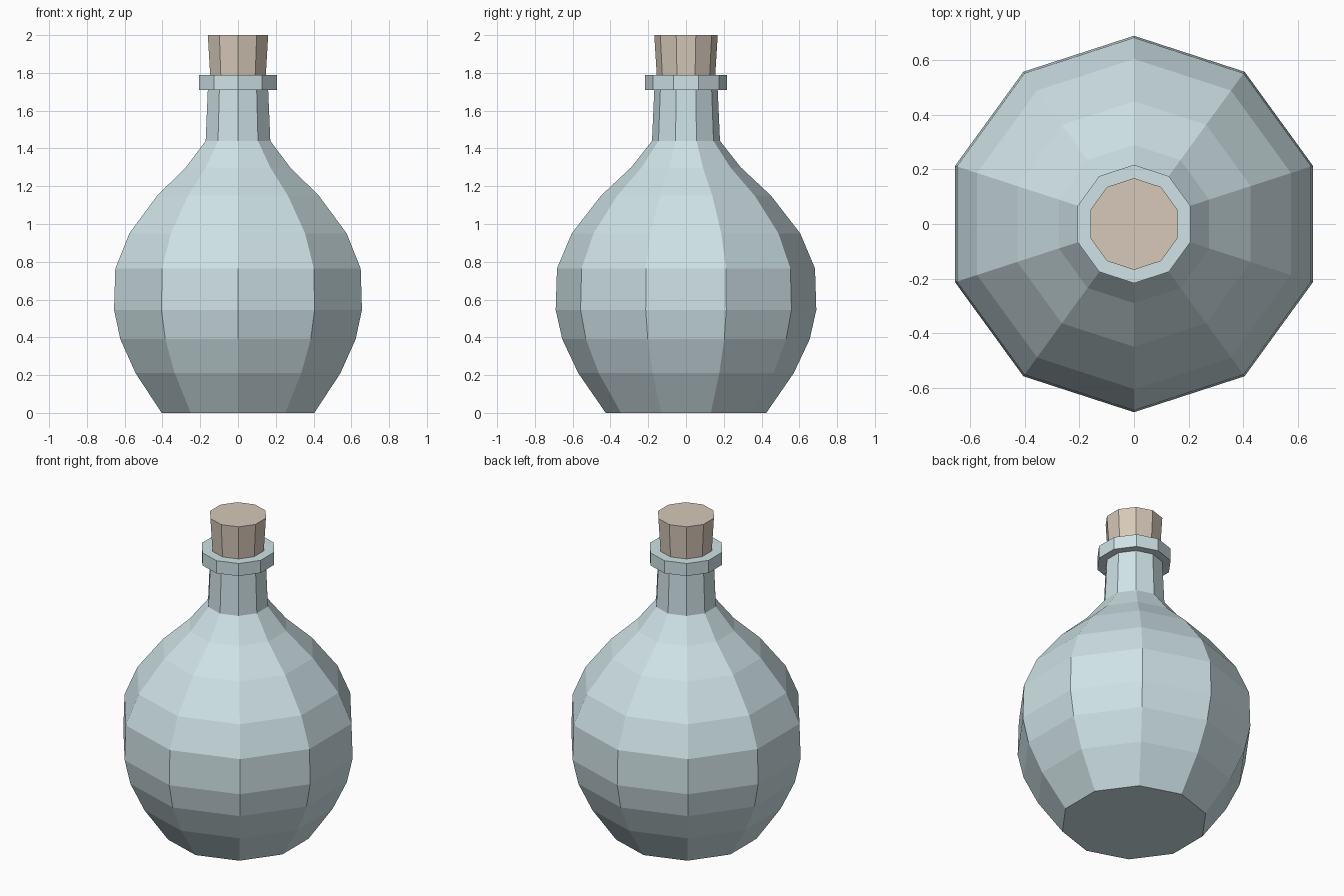
import bpy, bmesh, math

if "Cube" in bpy.data.objects:
    bpy.data.objects.remove(bpy.data.objects["Cube"])

SIDES = 10


def material(name, rgb):
    m = bpy.data.materials.new(name)
    m.diffuse_color = (*rgb, 1)
    m.use_nodes = True
    m.node_tree.nodes["Principled BSDF"].inputs["Base Color"].default_value = m.diffuse_color
    return m


def lathe(name, profile, mat):
    """Flat-faced closed solid from (radius, z) rings, with a corner facing +y."""
    bm = bmesh.new()
    rings = []
    for r, z in profile:
        angles = [math.pi / 2 + 2 * math.pi * i / SIDES for i in range(SIDES)]
        rings.append([bm.verts.new((r * math.cos(a), r * math.sin(a), z)) for a in angles])
    for low, high in zip(rings, rings[1:]):
        for i in range(SIDES):
            j = (i + 1) % SIDES
            bm.faces.new((low[i], low[j], high[j], high[i]))
    bm.faces.new(rings[0][::-1])
    bm.faces.new(rings[-1])
    mesh = bpy.data.meshes.new(name)
    bm.to_mesh(mesh)
    bm.free()
    mesh.materials.append(mat)
    obj = bpy.data.objects.new(name, mesh)
    bpy.context.collection.objects.link(obj)
    return obj


glass = material("glass", (0.62, 0.76, 0.79))
cork = material("cork", (0.67, 0.58, 0.48))

# Round body, neck and rim lip as one shell
lathe("bottle", [
    (0.425, 0.0), (0.57, 0.21), (0.655, 0.39), (0.69, 0.545), (0.683, 0.765),
    (0.605, 0.95), (0.45, 1.15), (0.29, 1.30), (0.18, 1.44),
    (0.168, 1.71), (0.217, 1.71), (0.217, 1.79),
], glass)

# Tapered stopper seated on the rim
lathe("cork_stopper", [(0.155, 1.79), (0.168, 2.0)], cork)
